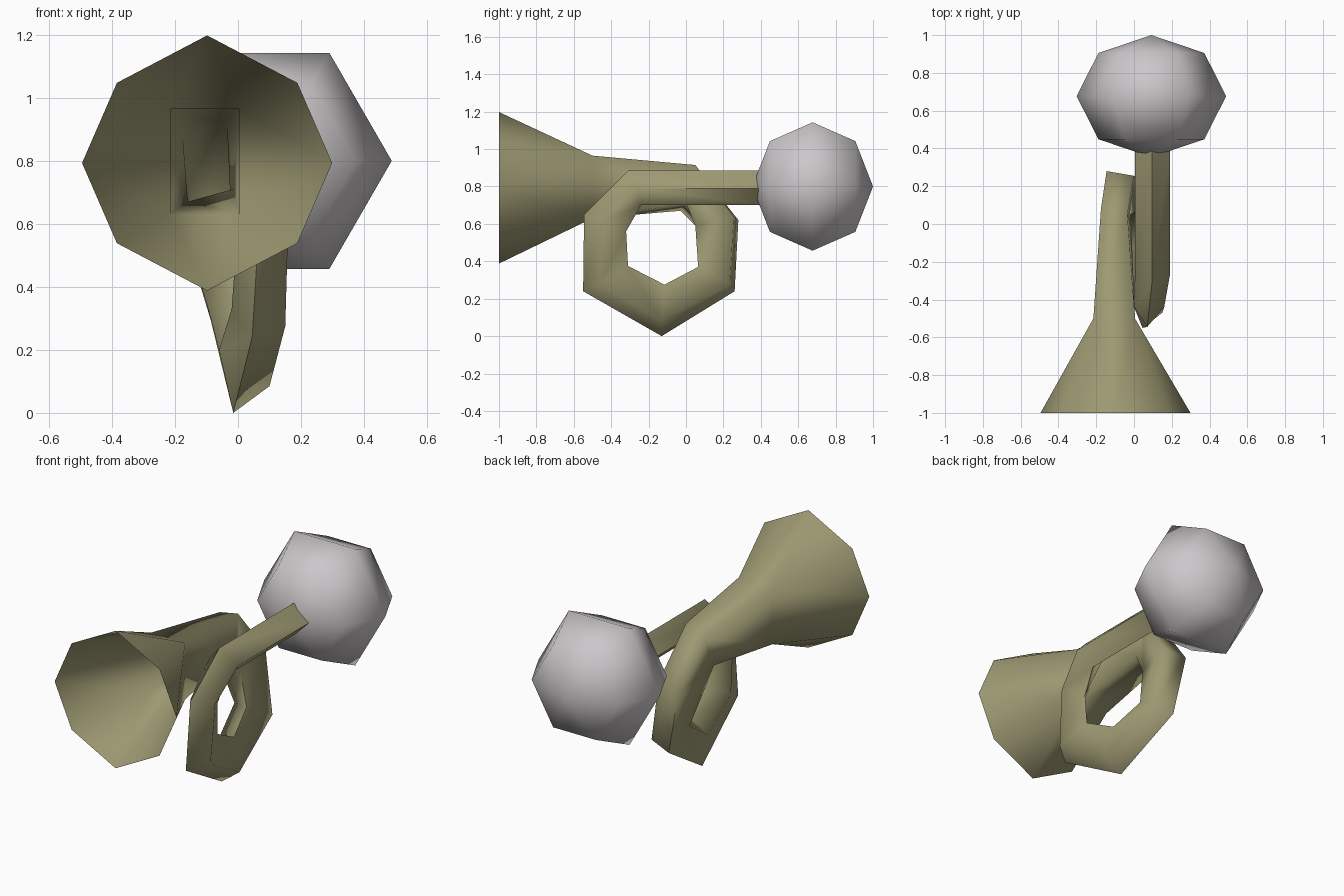
import bpy, bmesh, math
from mathutils import Matrix

if "Cube" in bpy.data.objects:
    bpy.data.objects.remove(bpy.data.objects["Cube"])


def material(name, rgb):
    m = bpy.data.materials.new(name)
    m.diffuse_color = (*rgb, 1)
    m.use_nodes = True
    m.node_tree.nodes["Principled BSDF"].inputs["Base Color"].default_value = m.diffuse_color
    return m


def finish(bm, name, mat):
    bmesh.ops.recalc_face_normals(bm, faces=bm.faces)
    for f in bm.faces:
        f.smooth = True
    me = bpy.data.meshes.new(name)
    bm.to_mesh(me)
    bm.free()
    me.materials.append(mat)
    ob = bpy.data.objects.new(name, me)
    bpy.context.collection.objects.link(ob)
    return ob


brass = material("dull brass", (0.34, 0.32, 0.17))
rubber = material("pale grey rubber", (0.6, 0.57, 0.59))

# Four-cornered tube sections, from bell throat round the loop to the bulb
sections = [
    [(-.215, -.5, .965), (.005, -.5, .965), (.005, -.5, .63), (-.215, -.5, .63)],
    [(-.175, .08, .875), (-.035, .05, .915), (-.015, 0, .71), (-.16, -.03, .67)],
    [(-.145, .28, .62), (0, .255, .64), (-.02, .05, .59), (-.17, .07, .57)],
    [(-.07, .26, .24), (.06, .235, .275), (.01, .065, .37), (-.1, .11, .35)],
    [(-.015, -.13, 0), (.1, -.13, .085), (.055, -.115, .275), (-.06, -.12, .2)],
    [(.045, -.55, .24), (.15, -.47, .275), (.085, -.31, .375), (-.02, -.39, .33)],
    [(.07, -.545, .65), (.16, -.44, .62), (.09, -.32, .56), (0, -.44, .61)],
    [(.095, -.31, .885), (.19, -.27, .79), (.1, -.24, .70), (.005, -.27, .79)],
    [(.095, .42, .885), (.19, .42, .79), (.1, .42, .70), (.005, .42, .79)],
]
bm = bmesh.new()
rings = [[bm.verts.new(p) for p in s] for s in sections]
for a, b in zip(rings, rings[1:]):
    for i in range(4):
        j = (i + 1) % 4
        bm.faces.new((a[i], a[j], b[j], b[i]))

# Crisp outer and inner ridges on the loop, all ridges on the straight end
for n in range(2, 8):
    for c in ((0, 1, 2, 3) if n == 7 else (0, 2)):
        bm.edges.get((rings[n][c], rings[n + 1][c])).smooth = False

# Flared eight-sided bell, joined to the square throat and open at the front
rim = []
for k in range(8):
    t = math.radians(90 - 45 * k)
    rx, rz = (.405, .36) if k % 2 else (.397, .405)
    rim.append(bm.verts.new((-.098 + rx * math.cos(t), -1, .793 + rz * math.sin(t))))
throat = rings[0]
for i in range(4):
    j = (i + 1) % 4
    bm.faces.new((rim[2 * i], throat[i], throat[j]))
    bm.faces.new((rim[2 * i], throat[j], rim[2 * i + 1]))
    bm.faces.new((rim[2 * i + 1], throat[j], rim[(2 * i + 2) % 8]))
finish(bm, "horn_tube_and_bell", brass)

# Squeeze bulb: coarse sphere with its poles along the tube, a corner to each side
bm = bmesh.new()
bmesh.ops.create_uvsphere(
    bm, u_segments=6, v_segments=4, radius=1,
    matrix=Matrix.Translation((.092, .677, .8))
    @ Matrix.Diagonal((.396, .323, .396, 1))
    @ Matrix.Rotation(math.pi / 2, 4, 'X')
    @ Matrix.Rotation(math.pi / 6, 4, 'Z'))
finish(bm, "squeeze_bulb", rubber)
